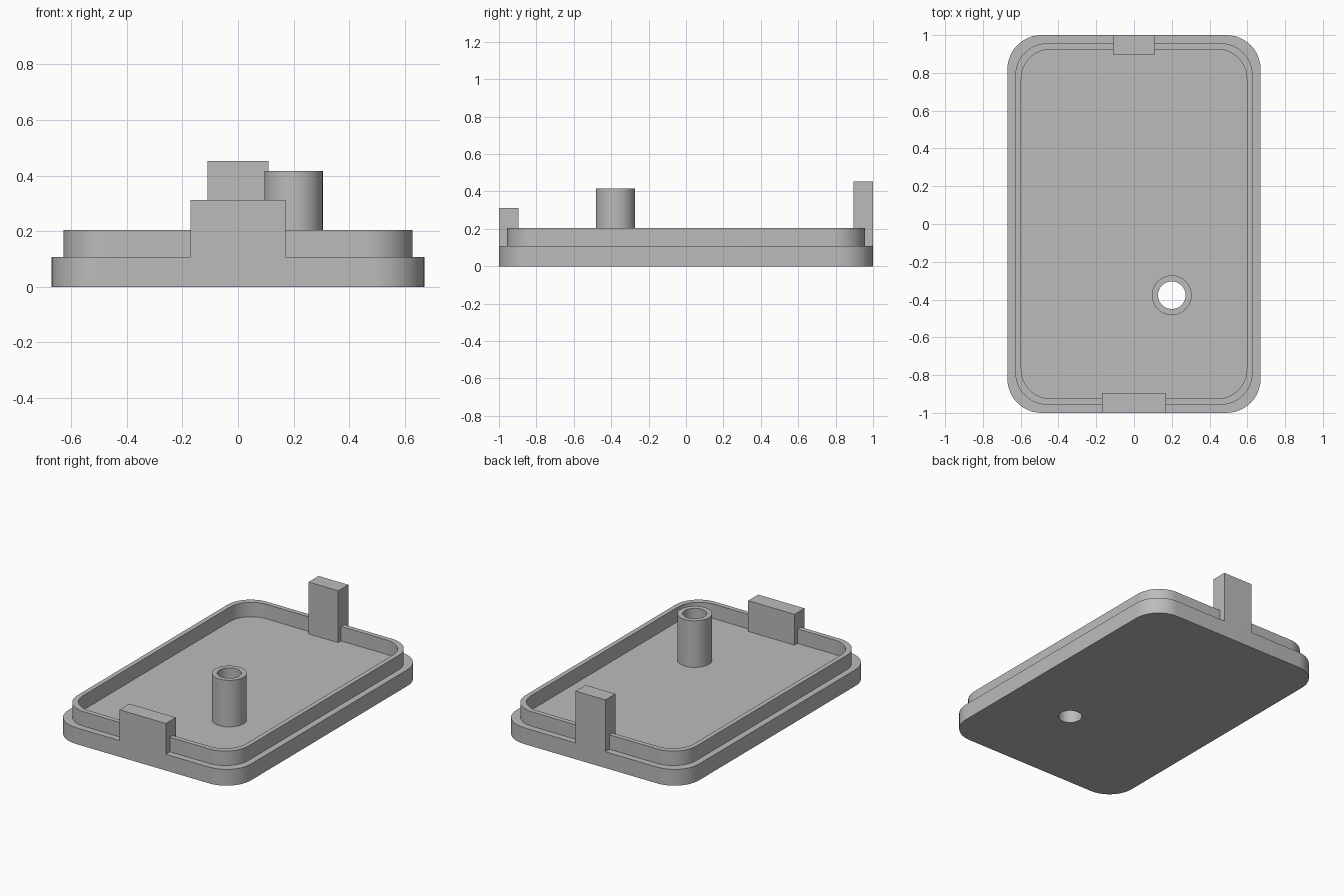
import bpy, bmesh
from math import sin, cos, pi, radians

old = bpy.data.objects.get("Cube")
if old:
    bpy.data.objects.remove(old, do_unlink=True)

grey = bpy.data.materials.new("plain_grey")
grey.use_nodes = True
GREY = (0.5, 0.5, 0.5, 1)
grey.diffuse_color = GREY
grey.node_tree.nodes["Principled BSDF"].inputs["Base Color"].default_value = GREY


def rounded_rect(hx, hy, r, steps=12):
    """Outline of a rectangle with rounded corners, counter-clockwise."""
    pts = []
    for i, (sx, sy) in enumerate([(1, 1), (-1, 1), (-1, -1), (1, -1)]):
        for k in range(steps + 1):
            a = (i + k / steps) * pi / 2
            pts.append((sx * (hx - r) + r * cos(a), sy * (hy - r) + r * sin(a)))
    return pts


def circle(cx, cy, r, n=48):
    return [(cx + r * cos(2 * pi * k / n), cy + r * sin(2 * pi * k / n)) for k in range(n)]


def rect(x0, x1, y0, y1):
    return [(x0, y0), (x1, y0), (x1, y1), (x0, y1)]


def slab(name, outlines, z0, z1):
    """Fill the outlines (later ones are holes) and extrude from z0 to z1."""
    bm = bmesh.new()
    for pts in outlines:
        vs = [bm.verts.new((x, y, z0)) for x, y in pts]
        for a, b in zip(vs, vs[1:] + vs[:1]):
            bm.edges.new((a, b))
    bmesh.ops.triangle_fill(bm, edges=bm.edges[:], use_beauty=True, use_dissolve=False)
    res = bmesh.ops.extrude_face_region(bm, geom=bm.faces[:], use_keep_orig=True)
    top = [g for g in res["geom"] if isinstance(g, bmesh.types.BMVert)]
    bmesh.ops.translate(bm, verts=top, vec=(0, 0, z1 - z0))
    bmesh.ops.recalc_face_normals(bm, faces=bm.faces[:])
    mesh = bpy.data.meshes.new(name)
    bm.to_mesh(mesh)
    bm.free()
    mesh.materials.append(grey)
    ob = bpy.data.objects.new(name, mesh)
    bpy.context.collection.objects.link(ob)
    bpy.ops.object.select_all(action="DESELECT")
    ob.select_set(True)
    bpy.context.view_layer.objects.active = ob
    bpy.ops.object.shade_smooth_by_angle(angle=radians(30))
    return ob


FLOOR = 0.108
POST = (0.2, -0.377)
bore = circle(*POST, 0.073)

# Base plate with the post bore running through it
slab("base_plate", [rounded_rect(0.67, 1.0, 0.18), bore], 0, FLOOR)

# Raised lip set in from the plate edge
slab("inner_lip", [rounded_rect(0.628, 0.957, 0.17), rounded_rect(0.597, 0.925, 0.155)],
     FLOOR, 0.204)

# Hollow screw post
slab("screw_post", [circle(*POST, 0.105), bore], FLOOR, 0.417)

# Clip tabs at the two short ends
slab("front_tab", [rect(-0.17, 0.17, -1.0, -0.895)], FLOOR, 0.312)
slab("back_tab", [rect(-0.109, 0.109, 0.895, 1.0)], FLOOR, 0.452)
